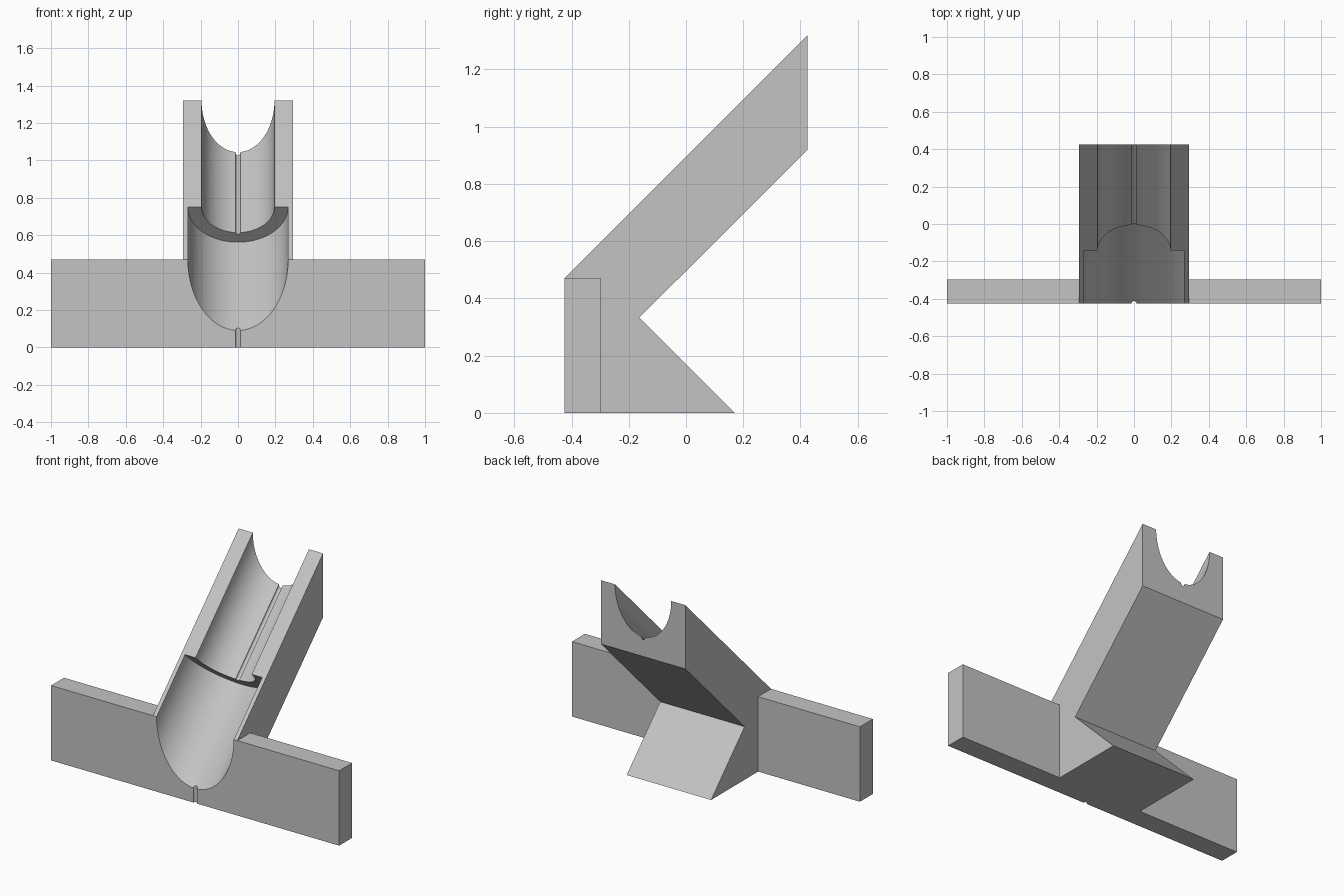
import bpy
import bmesh
from math import radians
from mathutils import Vector

if "Cube" in bpy.data.objects:
    bpy.data.objects.remove(bpy.data.objects["Cube"], do_unlink=True)

grey = bpy.data.materials.new("plain grey")
grey.use_nodes = True
grey.diffuse_color = (0.55, 0.55, 0.55, 1)
grey.node_tree.nodes["Principled BSDF"].inputs["Base Color"].default_value = grey.diffuse_color


def extrude_profile(name, profile, half_width):
    """Prism from a side profile of (y, z) points, extruded along x."""
    bm = bmesh.new()
    face = bm.faces.new([bm.verts.new((-half_width, y, z)) for y, z in profile])
    out = bmesh.ops.extrude_face_region(bm, geom=[face])
    moved = [v for v in out["geom"] if isinstance(v, bmesh.types.BMVert)]
    bmesh.ops.translate(bm, verts=moved, vec=(2 * half_width, 0, 0))
    bmesh.ops.recalc_face_normals(bm, faces=bm.faces)
    mesh = bpy.data.meshes.new(name)
    bm.to_mesh(mesh)
    bm.free()
    mesh.materials.append(grey)
    obj = bpy.data.objects.new(name, mesh)
    bpy.context.collection.objects.link(obj)
    return obj


def rod(name, start, end, radius, sides=96):
    """Cylinder between two points, used as a cutter."""
    a, b = Vector(start), Vector(end)
    bpy.ops.mesh.primitive_cylinder_add(vertices=sides, radius=radius,
                                        depth=(b - a).length, location=(a + b) / 2)
    obj = bpy.context.object
    obj.name = name
    obj.rotation_euler = (b - a).to_track_quat("Z", "Y").to_euler()
    obj.hide_render = True
    obj.data.materials.append(grey)
    return obj


def combine(target, other, operation):
    mod = target.modifiers.new(other.name, "BOOLEAN")
    mod.operation = operation
    mod.solver = "EXACT"
    mod.object = other
    bpy.context.view_layer.objects.active = target
    bpy.ops.object.modifier_apply(modifier=mod.name)
    bpy.data.objects.remove(other, do_unlink=True)


FRONT, BACK, LIP = -0.425, 0.425, 0.47
SLOPE = LIP - FRONT          # the sloping top is z = y + SLOPE


def on_slope(y, drop=0.0):
    """Point on the sloping top's centre line, sunk square to the slope."""
    return Vector((0, y, y + SLOPE)) + Vector((0, 1, -1)).normalized() * drop


# Sloping arm with its foot, and the cross plate along the front
body = extrude_profile("angled_holder", [
    (FRONT, 0), (0.17, 0), (-0.163, 0.333), (BACK, 0.92), (BACK, 1.32), (FRONT, LIP)], 0.293)
plate = extrude_profile("cross_plate", [
    (FRONT, 0), (-0.297, 0), (-0.297, LIP), (FRONT, LIP)], 1.0)
combine(body, plate, "UNION")

# Narrow channel, wide socket and the fine drain grooves
combine(body, rod("channel_cutter", on_slope(-0.3), on_slope(0.9), 0.195), "DIFFERENCE")
combine(body, rod("socket_cutter", on_slope(-1.1), on_slope(-0.143), 0.268), "DIFFERENCE")
combine(body, rod("channel_groove_cutter", on_slope(-0.3, 0.195), on_slope(0.9, 0.195),
                  0.013, 16), "DIFFERENCE")
combine(body, rod("front_groove_cutter", (0, FRONT, -0.1), (0, FRONT, 0.2), 0.013, 16),
        "DIFFERENCE")

# Smooth the curved walls, keep the edges crisp
bpy.ops.object.select_all(action="DESELECT")
body.select_set(True)
bpy.context.view_layer.objects.active = body
bpy.ops.object.shade_smooth_by_angle(angle=radians(30))
